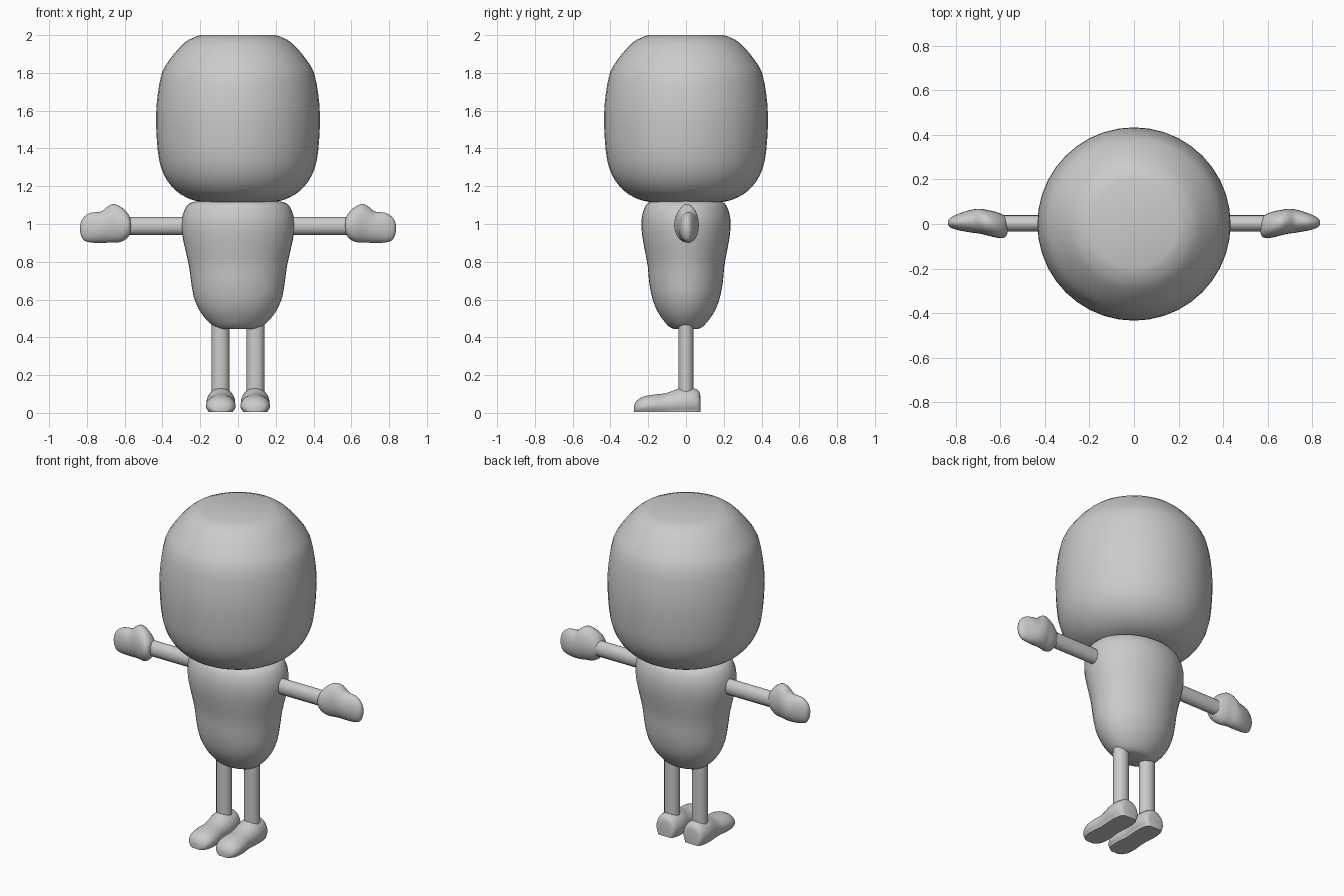
import bpy, bmesh, math
from mathutils import Vector

grey = bpy.data.materials.new("plain grey")
grey.diffuse_color = (0.6, 0.6, 0.6, 1)


def spline(rows, steps):
    """Smoothly resample a list of section rows."""
    out = []
    for i in range(len(rows) - 1):
        a, b, c, d = (rows[max(0, min(len(rows) - 1, i + k))] for k in (-1, 0, 1, 2))
        for s in range(steps):
            t = s / steps
            out.append([0.5 * (2 * q + (r - p) * t + (2 * p - 5 * q + 4 * r - w) * t * t
                        + (3 * q - p - 3 * r + w) * t ** 3) for p, q, r, w in zip(a, b, c, d)])
    return out + [list(rows[-1])]


def loft(name, rings, sharp=50):
    """Skin a list of equal rings, cap both ends and shade smooth."""
    bm = bmesh.new()
    loops = [[bm.verts.new(p) for p in ring] for ring in rings]
    n = len(loops[0])
    for a, b in zip(loops, loops[1:]):
        for i in range(n):
            j = (i + 1) % n
            bm.faces.new((a[i], a[j], b[j], b[i]))
    bm.faces.new(loops[0])
    bm.faces.new(loops[-1])
    bmesh.ops.recalc_face_normals(bm, faces=bm.faces)
    mesh = bpy.data.meshes.new(name)
    bm.to_mesh(mesh)
    bm.free()
    mesh.materials.append(grey)
    obj = bpy.data.objects.new(name, mesh)
    bpy.context.collection.objects.link(obj)
    bpy.ops.object.select_all(action='DESELECT')
    obj.select_set(True)
    bpy.context.view_layer.objects.active = obj
    bpy.ops.object.shade_smooth_by_angle(angle=math.radians(sharp))
    return obj


def ellipse(centre, u, v, n):
    c, u, v = Vector(centre), Vector(u), Vector(v)
    return [c + u * math.cos(2 * math.pi * i / n) + v * math.sin(2 * math.pi * i / n)
            for i in range(n)]


# Head: round block turned about the vertical axis (height, radius)
head = [(1.115, 0.18), (1.125, 0.235), (1.155, 0.30), (1.20, 0.352), (1.26, 0.392),
        (1.34, 0.418), (1.45, 0.43), (1.57, 0.434), (1.68, 0.426), (1.80, 0.403),
        (1.87, 0.362), (1.93, 0.313), (1.975, 0.262), (2.0, 0.20)]
loft("head", [ellipse((0, 0, z), (r, 0, 0), (0, r, 0), 40) for z, r in spline(head, 2)])

# Body: pear-like oval torso (height, half width, half depth)
body = [(0.445, 0.10, 0.065), (0.46, 0.132, 0.094), (0.51, 0.182, 0.134), (0.56, 0.213, 0.162),
        (0.62, 0.236, 0.182), (0.70, 0.249, 0.196), (0.78, 0.260, 0.203), (0.86, 0.278, 0.218),
        (0.94, 0.295, 0.232), (1.0, 0.299, 0.236), (1.05, 0.292, 0.231), (1.095, 0.272, 0.215),
        (1.115, 0.245, 0.193), (1.122, 0.20, 0.15)]
loft("body", [ellipse((0, 0, z), (a, 0, 0), (0, b, 0), 40) for z, a, b in spline(body, 2)])

# Hand sections: x, bottom z, top z, centre y, half thickness
hand = [(0.567, 0.965, 1.015, -0.01, 0.02), (0.574, 0.942, 1.04, -0.012, 0.043),
        (0.595, 0.918, 1.07, -0.009, 0.054), (0.625, 0.904, 1.094, -0.002, 0.058),
        (0.66, 0.903, 1.106, 0.006, 0.057), (0.69, 0.901, 1.093, 0.012, 0.056),
        (0.72, 0.90, 1.068, 0.013, 0.053), (0.75, 0.90, 1.063, 0.012, 0.047),
        (0.785, 0.903, 1.058, 0.009, 0.038), (0.815, 0.913, 1.038, 0.007, 0.027),
        (0.83, 0.938, 1.015, 0.006, 0.017), (0.836, 0.96, 0.995, 0.006, 0.006)]

# Foot sections: y, half width, height
foot = [(0.076, 0.045, 0.088), (0.070, 0.058, 0.112), (0.052, 0.068, 0.127),
        (0.01, 0.076, 0.132), (-0.035, 0.075, 0.130), (-0.075, 0.071, 0.115),
        (-0.115, 0.071, 0.103), (-0.16, 0.077, 0.098), (-0.205, 0.078, 0.092),
        (-0.24, 0.070, 0.080), (-0.263, 0.053, 0.062), (-0.275, 0.026, 0.040)]


def foot_ring(x, y, w, h, n=24):
    """Flat sole, bulging sides and domed top."""
    ring = [(x - 0.82 * w, y, 0.004), (x + 0.82 * w, y, 0.004)]
    for i in range(n + 1):
        t = math.radians(-35 + 250 * i / n)
        base = 0.4 * h
        up = 0.6 * h if math.sin(t) > 0 else 0.55 * h
        ring.append((x + w * math.cos(t), y, base + up * math.sin(t)))
    return ring


for side, s in (("left", 1), ("right", -1)):
    loft(side + "_arm", [ellipse((s * x, 0.003, 0.99), (0, 0.037, 0), (0, 0, 0.047), 16)
                         for x in (0.25, 0.60)])
    loft(side + "_hand", [ellipse((s * x, y, (lo + hi) / 2), (0, t, 0), (0, 0, (hi - lo) / 2), 24)
                          for x, lo, hi, y, t in spline(hand, 3)])
    loft(side + "_leg", [ellipse((s * 0.093, 0, z), (0.047, 0, 0), (0, 0.04, 0), 16)
                         for z in (0.10, 0.52)])
    loft(side + "_foot", [foot_ring(s * 0.091, y, w, h) for y, w, h in spline(foot, 3)])
